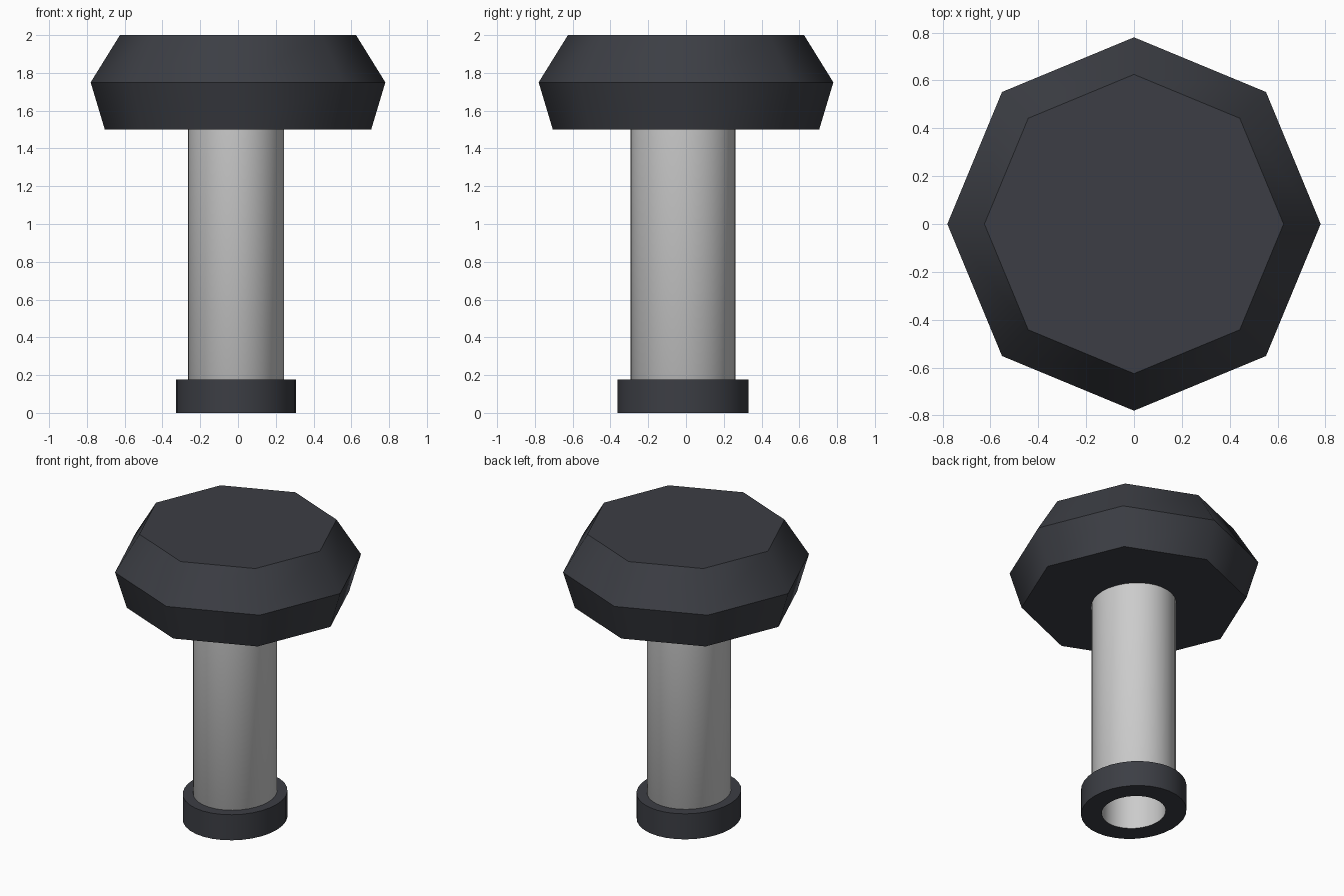
import bpy, bmesh
from math import cos, sin, tau, radians

if "Cube" in bpy.data.objects:
    bpy.data.objects.remove(bpy.data.objects["Cube"])


def material(name, color):
    mat = bpy.data.materials.new(name)
    mat.diffuse_color = color
    mat.use_nodes = True
    mat.node_tree.nodes["Principled BSDF"].inputs["Base Color"].default_value = mat.diffuse_color
    return mat


def lathe(name, profile, sides, center=(0, 0), stretch_y=1.0, hollow=False, mat=None):
    """Revolve (radius, z) points about z; hollow closes the profile, otherwise ends are capped."""
    bm = bmesh.new()
    rings = [[bm.verts.new((center[0] + r * cos(tau * i / sides),
                            center[1] + r * stretch_y * sin(tau * i / sides), z))
              for i in range(sides)] for r, z in profile]
    pairs = list(zip(rings, rings[1:]))
    if hollow:
        pairs.append((rings[-1], rings[0]))
    else:
        bm.faces.new(rings[0])
        bm.faces.new(rings[-1])
    for a, b in pairs:
        for i in range(sides):
            j = (i + 1) % sides
            bm.faces.new((a[i], a[j], b[j], b[i]))
    bmesh.ops.recalc_face_normals(bm, faces=bm.faces)
    mesh = bpy.data.meshes.new(name)
    bm.to_mesh(mesh)
    bm.free()
    obj = bpy.data.objects.new(name, mesh)
    bpy.context.collection.objects.link(obj)
    if mat:
        mesh.materials.append(mat)
    bpy.ops.object.select_all(action='DESELECT')
    obj.select_set(True)
    bpy.context.view_layer.objects.active = obj
    bpy.ops.object.shade_smooth_by_angle(angle=radians(44))
    return obj


dark = material("dark_rubber", (0.045, 0.048, 0.058, 1))
axis = (-0.011, -0.016)
oval = 1.087

# Octagonal knob head
lathe("knob_head", [(0.705, 1.5), (0.78, 1.75), (0.625, 2.0)], 8, mat=dark)

# Hollow shaft, slightly oval, running up into the head
lathe("shaft", [(0.193, 0.0), (0.255, 0.1), (0.255, 1.55), (0.193, 1.55)],
      32, axis, oval, hollow=True)

# Collar around the lower end of the shaft
lathe("end_collar", [(0.193, 0.0), (0.318, 0.0), (0.318, 0.176), (0.25, 0.176)],
      32, axis, oval, hollow=True, mat=dark)
